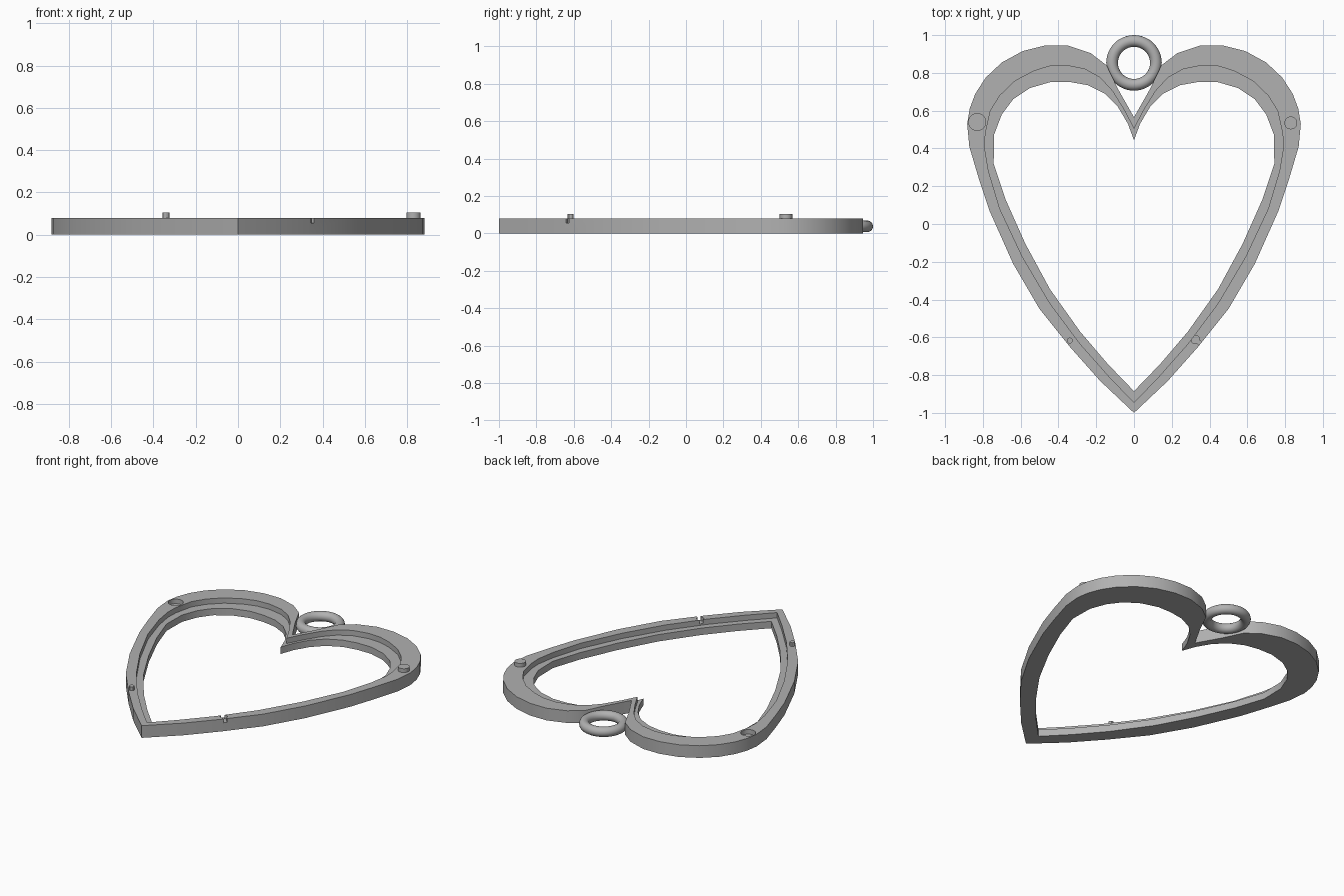
import bpy, bmesh, math
from mathutils import Vector

cube = bpy.data.objects.get("Cube")
if cube:
    bpy.data.objects.remove(cube, do_unlink=True)

HEIGHT, LEDGE, PEG_TOP = 0.08, 0.045, 0.105

grey = bpy.data.materials.new("plain grey")
grey.use_nodes = True
colour = (0.44, 0.44, 0.44, 1)
grey.diffuse_color = colour
grey.node_tree.nodes["Principled BSDF"].inputs["Base Color"].default_value = colour

# Half outlines, running from the cleft round the lobe to the tip
OUTER = [(0, .565), (.085, .715), (.145, .84), (.23, .905), (.35, .945), (.47, .945),
         (.59, .915), (.70, .855), (.785, .775), (.84, .69), (.87, .61), (.883, .53),
         (.872, .41), (.82, .235), (.765, .07), (.64, -.21), (.5, -.45), (.34, -.65),
         (.18, -.83), (0, -1)]
RABBET = [(0, .503), (.05, .60), (.115, .705), (.18, .775), (.26, .82), (.36, .84),
          (.45, .835), (.53, .81), (.63, .757), (.71, .68), (.76, .60), (.787, .48),
          (.79, .40), (.77, .28), (.71, .08), (.59, -.175), (.445, -.42), (.285, -.635),
          (.13, -.81), (0, -.945)]
OPENING = [(0, .443), (.032, .53), (.085, .62), (.155, .69), (.245, .735), (.34, .752),
           (.44, .752), (.55, .72), (.64, .66), (.70, .58), (.74, .475), (.743, .32),
           (.68, .13), (.575, -.105), (.445, -.345), (.285, -.57), (.14, -.74), (0, -.885)]


def make_object(name, bm):
    bmesh.ops.recalc_face_normals(bm, faces=bm.faces)
    mesh = bpy.data.meshes.new(name)
    bm.to_mesh(mesh)
    bm.free()
    mesh.materials.append(grey)
    obj = bpy.data.objects.new(name, mesh)
    bpy.context.collection.objects.link(obj)
    return obj


def prism(name, outline, bottom, top):
    bm = bmesh.new()
    face = bm.faces.new([bm.verts.new((x, y, bottom)) for x, y in outline])
    raised = bmesh.ops.extrude_face_region(bm, geom=[face])["geom"]
    bmesh.ops.translate(bm, vec=(0, 0, top - bottom),
                        verts=[v for v in raised if isinstance(v, bmesh.types.BMVert)])
    return make_object(name, bm)


def heart(name, half, bottom, top):
    return prism(name, half + [(-x, y) for x, y in half[-2:0:-1]], bottom, top)


def cylinder(name, x, y, radius, bottom, top, sides=24):
    ring = [(x + radius * math.cos(math.tau * i / sides),
             y + radius * math.sin(math.tau * i / sides)) for i in range(sides)]
    return prism(name, ring, bottom, top)


def cut(target, cutter):
    mod = target.modifiers.new("cut", "BOOLEAN")
    mod.operation, mod.solver, mod.object = "DIFFERENCE", "EXACT", cutter
    bpy.context.view_layer.objects.active = target
    bpy.ops.object.modifier_apply(modifier=mod.name)
    bpy.data.objects.remove(cutter, do_unlink=True)


def smooth(obj):
    bpy.ops.object.select_all(action="DESELECT")
    obj.select_set(True)
    bpy.context.view_layer.objects.active = obj
    bpy.ops.object.shade_smooth_by_angle(angle=math.radians(30))


# Heart frame with a stepped inner edge
frame = heart("heart_frame", OUTER, 0, HEIGHT)
cut(frame, heart("opening_cutter", OPENING, -0.1, 0.2))
cut(frame, heart("rabbet_cutter", RABBET, LEDGE, 0.2))

# Sockets: a round one on the right lobe, a slotted one on the lower left edge
cut(frame, cylinder("socket_cutter", -0.83, 0.54, 0.045, 0.05, 0.2))
cut(frame, cylinder("small_socket_cutter", 0.325, -0.612, 0.022, 0.055, 0.2))
start, along = Vector((0.325, -0.612)), Vector((0.78, -0.62)).normalized()
side = Vector((-along.y, along.x)) * 0.011
end = start + along * 0.08
cut(frame, prism("slot_cutter", [start - side, end - side, end + side, start + side],
                 0.055, 0.2))
smooth(frame)

# Locating pegs
smooth(cylinder("large_peg", 0.83, 0.535, 0.034, 0.06, PEG_TOP))
smooth(cylinder("small_peg", -0.34, -0.617, 0.016, 0.03, PEG_TOP, 12))

# Hanging loop
bpy.ops.mesh.primitive_torus_add(location=(0, 0.853, 0.038), major_radius=0.116,
                                 minor_radius=0.031, major_segments=48, minor_segments=16)
loop = bpy.context.object
loop.name = "hanging_loop"
loop.data.materials.append(grey)
smooth(loop)
